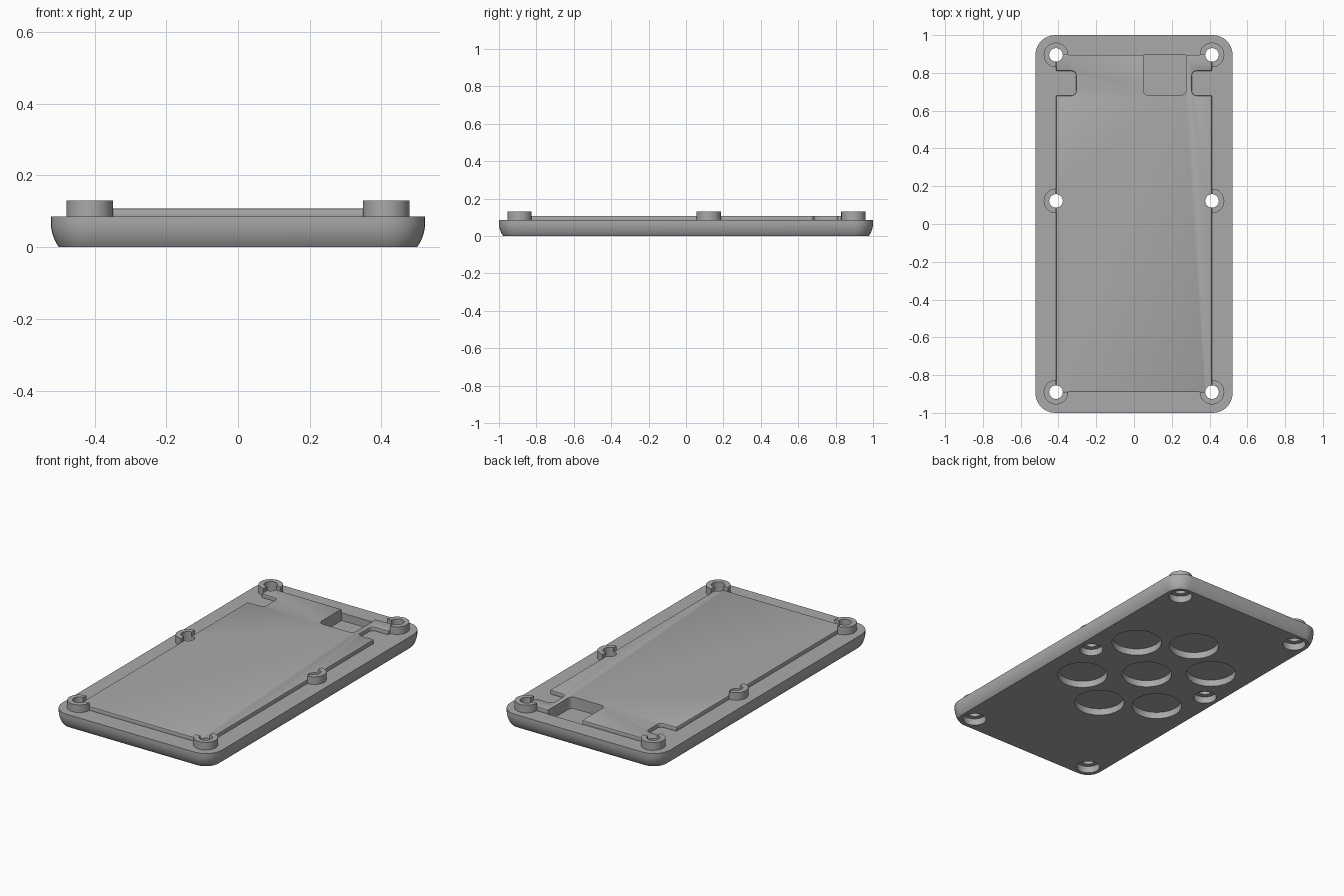
import bpy, bmesh, math

if "Cube" in bpy.data.objects:
    bpy.data.objects.remove(bpy.data.objects["Cube"], do_unlink=True)

RIM, PLATE_TOP, BOSS_TOP = 0.085, 0.108, 0.13
HALF_X, HALF_Y = 0.522, 1.0
PX, Y_BACK, Y_MID, Y_FRONT = 0.413, 0.895, 0.122, -0.89

grey = bpy.data.materials.new("grey plastic")
grey.use_nodes = True
colour = (0.4, 0.4, 0.4, 1)
grey.diffuse_color = colour
grey.node_tree.nodes["Principled BSDF"].inputs["Base Color"].default_value = colour


def rounded(corners, steps=8):
    """Counter-clockwise outline from (x, y, radius) right-angle corners."""
    pts = []
    n = len(corners)
    for i, (x, y, r) in enumerate(corners):
        if r == 0:
            pts.append((x, y))
            continue
        ends = []
        for other in (corners[i - 1], corners[(i + 1) % n]):
            dx, dy = other[0] - x, other[1] - y
            d = math.hypot(dx, dy)
            ends.append((dx / d * r, dy / d * r))
        (ax, ay), (bx, by) = ends
        for k in range(steps + 1):
            t = math.pi / 2 * k / steps
            fa, fb = 1 - math.sin(t), 1 - math.cos(t)
            pts.append((x + ax * fa + bx * fb, y + ay * fa + by * fb))
    return pts


def rectangle(x0, y0, x1, y1, r=0):
    return rounded([(x0, y0, r), (x1, y0, r), (x1, y1, r), (x0, y1, r)])


def circle(cx, cy, r, n=48):
    return [(cx + r * math.cos(2 * math.pi * i / n),
             cy + r * math.sin(2 * math.pi * i / n)) for i in range(n)]


def solid(name, stacks):
    """Each stack is a list of (outline, z) layers skinned into a closed body."""
    bm = bmesh.new()
    for layers in stacks:
        rings = [[bm.verts.new((x, y, z)) for x, y in pts] for pts, z in layers]
        for low, high in zip(rings, rings[1:]):
            for i in range(len(low)):
                j = (i + 1) % len(low)
                bm.faces.new((low[i], low[j], high[j], high[i]))
        bm.faces.new(rings[0][::-1])
        bm.faces.new(rings[-1])
    bmesh.ops.recalc_face_normals(bm, faces=bm.faces)
    mesh = bpy.data.meshes.new(name)
    bm.to_mesh(mesh)
    bm.free()
    mesh.materials.append(grey)
    obj = bpy.data.objects.new(name, mesh)
    bpy.context.collection.objects.link(obj)
    return obj


def prisms(name, outlines, z0, z1):
    return solid(name, [[(o, z0), (o, z1)] for o in outlines])


def select(obj):
    bpy.ops.object.select_all(action='DESELECT')
    obj.select_set(True)
    bpy.context.view_layer.objects.active = obj


def carve(obj, cutters):
    select(obj)
    for cutter in cutters:
        mod = obj.modifiers.new("cut", 'BOOLEAN')
        mod.operation = 'DIFFERENCE'
        mod.solver = 'EXACT'
        mod.object = cutter
        bpy.ops.object.modifier_apply(modifier=mod.name)


# Tray body with a curved lower edge
layers = []
ARC, ARC_Z = 0.12, 0.07
for k in range(9):
    z = ARC_Z * k / 8
    off = ARC - math.sqrt(ARC ** 2 - (ARC_Z - z) ** 2)
    x, y = HALF_X - off, HALF_Y - off
    layers.append((rectangle(-x, -y, x, y, 0.105 - off), z))
layers.append((rectangle(-HALF_X, -HALF_Y, HALF_X, HALF_Y, 0.105), RIM))
tray = solid("tray_body", [layers])

# Raised plate with a notch on each side
NX, N0, N1, NR = 0.307, 0.68, 0.81, 0.025
right_side = [(PX, Y_FRONT, 0), (PX, N0, 0), (NX, N0, NR),
              (NX, N1, NR), (PX, N1, 0), (PX, Y_BACK, 0)]
left_side = [(-x, y, r) for x, y, r in reversed(right_side)]
plate = prisms("raised_plate", [rounded(right_side + left_side)], RIM - 0.012, PLATE_TOP)
select(plate)
bevel = plate.modifiers.new("soft edge", 'BEVEL')
bevel.width = 0.005
bevel.segments = 2
bevel.limit_method = 'ANGLE'
bevel.angle_limit = math.radians(50)
bpy.ops.object.modifier_apply(modifier=bevel.name)

# Screw bosses
spots = [(sx * PX, y) for sx in (-1, 1) for y in (Y_FRONT, Y_MID, Y_BACK)]
bosses = prisms("screw_bosses", [circle(x, y, 0.065) for x, y in spots], RIM - 0.012, BOSS_TOP)

# Cutters: screw holes, head recesses, round underside recesses, pocket, clearance
holes = prisms("hole_cutter", [circle(x, y, 0.036, 32) for x, y in spots], -0.1, 0.3)
heads = prisms("head_cutter", [circle(x, y, 0.064) for x, y in spots], -0.1, 0.04)
MID = 0.11
discs = [(0, MID), (0, MID + 0.41), (0, MID - 0.41)]
discs += [(sx * 0.27, MID + sy * 0.235) for sx in (-1, 1) for sy in (-1, 1)]
rounds = prisms("round_cutter", [circle(x, y, 0.138, 64) for x, y in discs], -0.1, 0.04)
pocket = prisms("pocket_cutter", [rounded([(0.05, 0.68, 0.03), (0.275, 0.68, 0.03),
                                           (0.275, Y_BACK + 0.001, 0),
                                           (0.05, Y_BACK + 0.001, 0)])], 0.04, 0.3)
clearance = prisms("clearance_cutter", [rectangle(-PX, Y_FRONT, PX, Y_BACK)], -0.1, 0.3)

carve(tray, [heads, rounds, holes, pocket])
carve(plate, [holes, pocket])
carve(bosses, [clearance, holes])

for cutter in (holes, heads, rounds, pocket, clearance):
    bpy.data.objects.remove(cutter, do_unlink=True)

for part in (tray, plate, bosses):
    select(part)
    bpy.ops.object.shade_smooth_by_angle(angle=math.radians(30))
